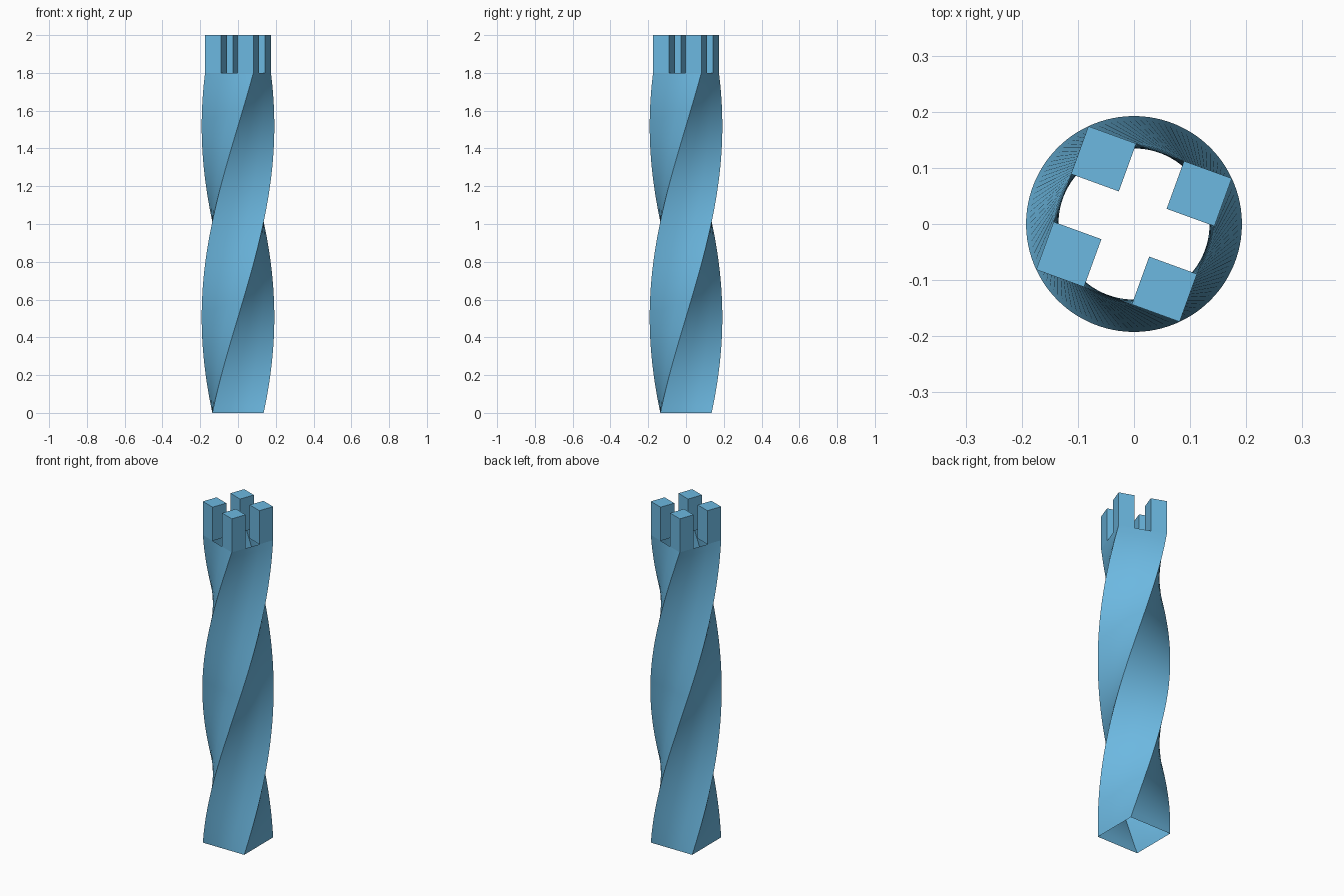
import bpy, bmesh, math
from mathutils import Matrix, Vector

if "Cube" in bpy.data.objects:
    bpy.data.objects.remove(bpy.data.objects["Cube"])

HALF = 0.136            # half width of the square section
SHAFT_H, TOP = 1.8, 2.0
TWIST = math.radians(160)
STEPS = 48

# Square outline, three segments per side
t = [-HALF, -HALF / 3, HALF / 3, HALF]
outline = []
for k in range(4):
    rot = Matrix.Rotation(k * math.pi / 2, 3, 'Z')
    outline += [rot @ Vector((x, -HALF, 0)) for x in t[:3]]


def finish(bm, name):
    mesh = bpy.data.meshes.new(name)
    bm.to_mesh(mesh)
    bm.free()
    obj = bpy.data.objects.new(name, mesh)
    bpy.context.collection.objects.link(obj)
    mat = bpy.data.materials.get("blue") or bpy.data.materials.new("blue")
    mat.diffuse_color = (0.15, 0.48, 0.75, 1)
    mat.use_nodes = True
    mat.node_tree.nodes["Principled BSDF"].inputs["Base Color"].default_value = mat.diffuse_color
    mesh.materials.append(mat)
    return obj


# Twisted open-ended shaft
bm = bmesh.new()
rings = []
for i in range(STEPS + 1):
    f = i / STEPS
    rot = Matrix.Rotation(TWIST * f, 3, 'Z')
    rings.append([bm.verts.new(rot @ p + Vector((0, 0, SHAFT_H * f))) for p in outline])
n = len(outline)
for a, b in zip(rings, rings[1:]):
    for j in range(n):
        k = (j + 1) % n
        bm.faces.new((a[j], a[k], b[k], b[j]))
shaft = finish(bm, "twisted_shaft")
bpy.context.view_layer.objects.active = shaft
shaft.select_set(True)
bpy.ops.object.shade_smooth_by_angle(angle=math.radians(30))

# Four corner prongs, open underneath where they meet the shaft
bm = bmesh.new()
size = HALF * 2 / 3
for sx in (-1, 1):
    for sy in (-1, 1):
        place = (Matrix.Rotation(TWIST, 4, 'Z')
                 @ Matrix.Translation((sx * size, sy * size, (SHAFT_H + TOP) / 2))
                 @ Matrix.Diagonal((size, size, TOP - SHAFT_H, 1)))
        bmesh.ops.create_cube(bm, size=1, matrix=place)
bm.normal_update()
bmesh.ops.delete(bm, geom=[f for f in bm.faces if f.normal.z < -0.9], context='FACES')
finish(bm, "corner_prongs")
